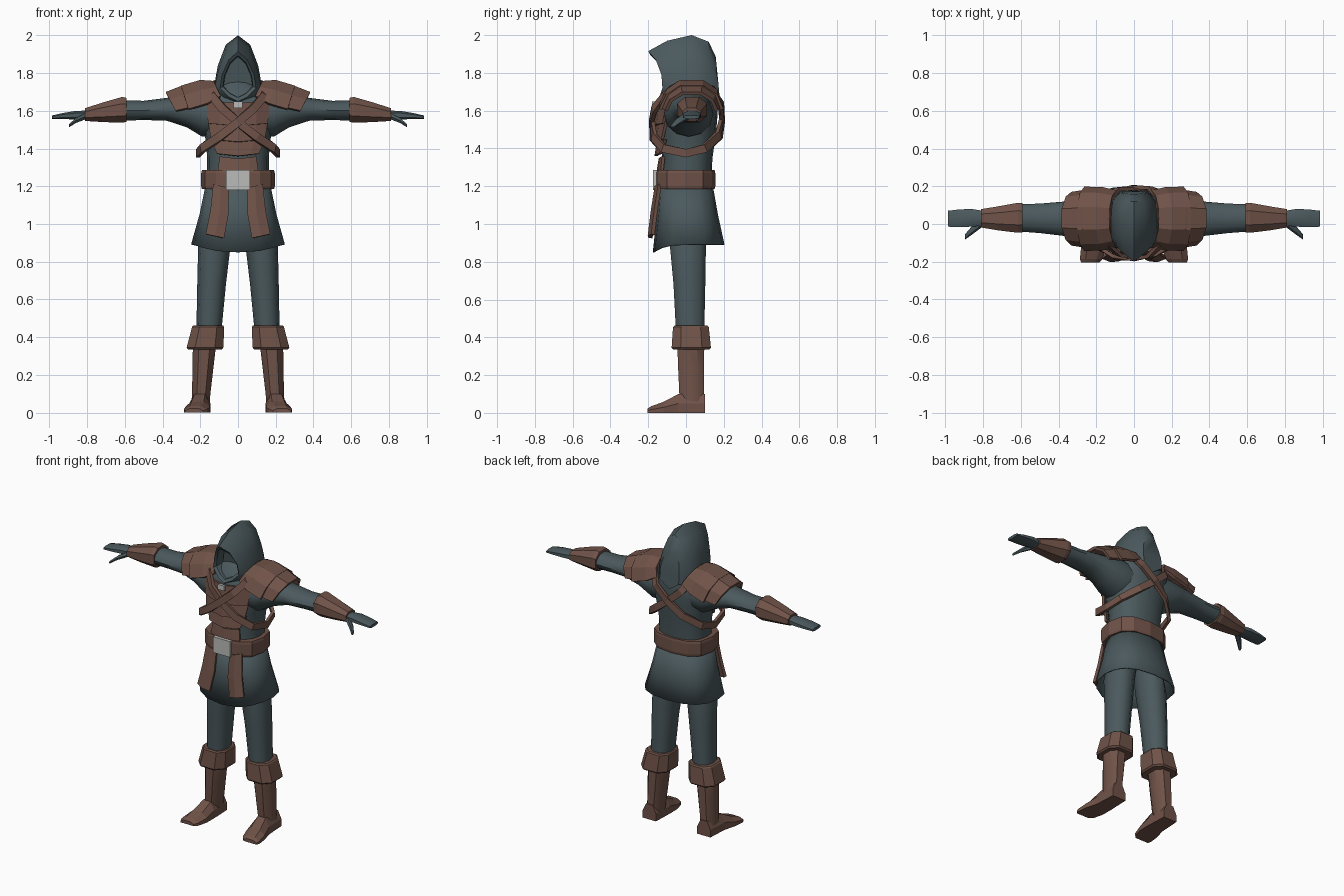
import bpy, bmesh, math
from mathutils import Vector

cube = bpy.data.objects.get("Cube")
if cube:
    bpy.data.objects.remove(cube)


def material(name, rgb):
    m = bpy.data.materials.new(name)
    m.use_nodes = True
    m.diffuse_color = (*rgb, 1)
    m.node_tree.nodes["Principled BSDF"].inputs["Base Color"].default_value = (*rgb, 1)
    return m


CLOTH = material("slate_cloth", (0.07, 0.1, 0.11))
LEATHER = material("brown_leather", (0.16, 0.085, 0.065))
METAL = material("pale_metal", (0.5, 0.5, 0.48))


def loft(name, rows, mat, wrap=True, caps=True, loop=False, smooth=True, thick=0):
    """Skin a list of point rows; wrap closes each row, loop joins last row to first."""
    bm = bmesh.new()
    grid = [[bm.verts.new(p) for p in row] for row in rows]
    n = len(grid[0])
    pairs = list(zip(grid, grid[1:])) + ([(grid[-1], grid[0])] if loop else [])
    for a, b in pairs:
        for i in range(n if wrap else n - 1):
            j = (i + 1) % n
            bm.faces.new((a[i], a[j], b[j], b[i]))
    if wrap and caps and not loop:
        bm.faces.new(grid[0])
        bm.faces.new(grid[-1])
    bmesh.ops.recalc_face_normals(bm, faces=bm.faces)
    me = bpy.data.meshes.new(name)
    bm.to_mesh(me)
    bm.free()
    me.materials.append(mat)
    if smooth:
        me.shade_smooth()
        me.set_sharp_from_angle(angle=math.radians(40))
    ob = bpy.data.objects.new(name, me)
    bpy.context.collection.objects.link(ob)
    if thick:
        mod = ob.modifiers.new("Thickness", 'SOLIDIFY')
        mod.thickness = thick
        mod.offset = 0
    return ob


def oval(axis, pos, a, ra, b, rb, n=12, power=1.0, phase=0.0):
    """Ring around the z or x axis; power under 1 squares it off."""
    pts = []
    for i in range(n):
        t = 2 * math.pi * (i + phase) / n
        c, s = math.cos(t), math.sin(t)
        u = a + ra * math.copysign(abs(c) ** power, c)
        v = b + rb * math.copysign(abs(s) ** power, s)
        pts.append((u, v, pos) if axis == 'z' else (pos, u, v))
    return pts


def side(rows, s):
    return [[(p[0] * s, p[1], p[2]) for p in row] for row in rows]


def box(name, center, size, mat):
    c, h = Vector(center), Vector(size) / 2
    rows = [[c + Vector((u * h.x, v * h.y, w * h.z))
             for u, v in ((-1, -1), (1, -1), (1, 1), (-1, 1))] for w in (-1, 1)]
    return loft(name, rows, mat, smooth=False)


# Torso: height, half width, front y, back y
body = [(1.15, .165, -.13, .13), (1.35, .163, -.125, .14), (1.45, .172, -.14, .155),
        (1.55, .195, -.15, .165), (1.65, .2, -.135, .17), (1.71, .15, -.1, .16), (1.76, .08, -.05, .12)]
loft("torso", [oval('z', z, 0, w, (f + b) / 2, (b - f) / 2, 16, .85) for z, w, f, b in body], CLOTH)

# Tunic skirt, open below, hem dipping to a point in front
hem = [(1.22, .165, -.135, .135), (1.05, .2, -.15, .165), (.89, .245, -.172, .2)]
rows = [oval('z', z, 0, w, (f + b) / 2, (b - f) / 2, 16, .8) for z, w, f, b in hem]
rows[-1] = [(x, y, z - .04 * max(0, -y / .172) ** 3) for x, y, z in rows[-1]]
loft("skirt", rows, CLOTH, caps=False, thick=.008)

# Hood: half arches from crown to chin, mirrored into full rings
rim = [(0, -.2, 1.915), (.05, -.16, 1.87), (.085, -.13, 1.79), (.095, -.125, 1.72), (.05, -.14, 1.675), (0, -.15, 1.65)]


def inset(k, dy):
    return [(x * k, y + dy, 1.775 + (z - 1.775) * k) for x, y, z in rim]


arches = [
    inset(.8, .075), inset(.84, .012), rim,
    [(0, -.1, 1.97), (.06, -.09, 1.925), (.1, -.08, 1.83), (.122, -.07, 1.73), (.12, -.07, 1.67), (0, -.09, 1.62)],
    [(0, .03, 2), (.065, .03, 1.95), (.107, .03, 1.84), (.125, .03, 1.74), (.13, .03, 1.67), (0, .03, 1.62)],
    [(0, .12, 1.965), (.05, .12, 1.925), (.09, .12, 1.83), (.112, .12, 1.74), (.12, .12, 1.67), (0, .12, 1.62)],
    [(0, .16, 1.88), (.03, .16, 1.86), (.06, .16, 1.8), (.07, .172, 1.74), (.07, .178, 1.67), (0, .175, 1.62)]]
loft("hood", [a + [(-x, y, z) for x, y, z in a[-2:0:-1]] for a in arches], CLOTH)


# Layered chest plates bowed around the front
def chest_plate(name, z0, z1, w0, w1, y):
    rows = []
    for z, w, out in ((z0, w0, .012), (z1, w1, 0)):
        rows.append([(w * t, y - out + 2.0 * (w * t) ** 2, z + .012 * abs(t)) for t in (-1, -.6, 0, .6, 1)])
    loft(name, rows, LEATHER, wrap=False, smooth=False, thick=.016)


chest_plate("upper_chest_plate", 1.52, 1.64, .155, .165, -.153)
chest_plate("middle_chest_plate", 1.435, 1.53, .14, .155, -.152)
chest_plate("lower_chest_plate", 1.36, 1.435, .11, .14, -.147)
chest_plate("waist_plate", 1.27, 1.345, .105, .095, -.137)
box("collar_clasp", (0, -.172, 1.632), (.046, .018, .034), METAL)

# Belt and buckle
loft("belt", [oval('z', z, 0, .195 * k, -.005, .16 * k, 12, .75)
              for z, k in ((1.185, .98), (1.2, 1), (1.27, 1), (1.285, .98))], LEATHER, smooth=False)
box("belt_buckle", (0, -.163, 1.233), (.125, .022, .105), METAL)

# Crossed straps: over one shoulder, under the other arm
path = [(-.14, .03, 1.745), (-.14, -.11, 1.68), (-.08, -.162, 1.61), (0, -.178, 1.54),
        (.1, -.17, 1.46), (.19, -.12, 1.4), (.212, 0, 1.375), (.19, .1, 1.4),
        (.1, .172, 1.47), (0, .188, 1.55), (-.09, .182, 1.63), (-.14, .13, 1.71)]


def strap(name, s, grow):
    pts = [Vector((x * s, y * grow, z)) for x, y, z in path]
    rows = []
    for i, p in enumerate(pts):
        along = (pts[(i + 1) % len(pts)] - pts[i - 1]).normalized()
        out = Vector((p.x, p.y, max(0, p.z - 1.6) * 2))
        out = (out - along * out.dot(along)).normalized()
        across = along.cross(out) * .022
        out *= .01
        rows.append([p + across + out, p - across + out, p - across - out, p + across - out])
    loft(name, rows, LEATHER, loop=True, smooth=False)


strap("left_strap", 1, 1)
strap("right_strap", -1, 1.04)

# Shoulder pad arch: y and drop from the top
ARCH = ((-.17, -.125), (-.135, -.05), (-.06, 0), (.06, 0), (.135, -.05), (.165, -.125))


def pad(name, s, stations, lean):
    rows = [[(s * (x + lean * d), .03 + y * k, top + d * h) for y, d in ARCH] for x, top, k, h in stations]
    loft(name, rows, LEATHER, wrap=False, smooth=False, thick=.018)


for s, label in ((1, "left"), (-1, "right")):
    # Arm: x, centre y, radius y, centre z, radius z
    arm = [(.1, .01, .13, 1.58, .12), (.19, .015, .13, 1.585, .122), (.27, .022, .11, 1.6, .088),
           (.38, .028, .09, 1.608, .06), (.5, .03, .078, 1.602, .051), (.62, .033, .072, 1.602, .054)]
    loft(label + "_arm", side([oval('x', *a, 12) for a in arm], s), CLOTH)

    bracer = [(.59, .033, .083, 1.605, .068), (.615, .033, .085, 1.605, .073),
              (.72, .03, .068, 1.592, .055), (.81, .03, .052, 1.58, .036)]
    loft(label + "_bracer", side([oval('x', *b, 8, .85, .5) for b in bracer], s), LEATHER, smooth=False)

    hand = [(.79, .03, .04, 1.577, .026), (.86, .033, .05, 1.577, .024),
            (.93, .03, .05, 1.572, .017), (.985, .028, .045, 1.566, .01)]
    loft(label + "_hand", side([oval('x', *h, 8, .8, .5) for h in hand], s), CLOTH)
    thumb = [(.81, .005, .025, 1.57, .018), (.86, -.035, .022, 1.548, .015), (.895, -.068, .014, 1.522, .01)]
    loft(label + "_thumb", side([oval('x', *t, 6) for t in thumb], s), CLOTH)

    pad(label + "_inner_shoulder_pad", s, ((.13, 1.75, .85, .6), (.2, 1.755, .95, .95), (.3, 1.725, .97, .95)), .3)
    pad(label + "_outer_shoulder_pad", s, ((.27, 1.735, .9, .9), (.38, 1.692, .8, .75)), .4)

    # Leg: z, centre x, radius x, centre y, radius y
    leg = [(1.02, .1, .08, .01, .1), (.89, .125, .086, .01, .1), (.68, .14, .076, .018, .088), (.42, .155, .066, .022, .078)]
    loft(label + "_leg", side([oval('z', *p, 10, .9) for p in leg], s), CLOTH)

    cuff = [(.335, .175, .094, .028, .1), (.345, .175, .103, .028, .11), (.455, .158, .09, .026, .1), (.462, .158, .083, .026, .092)]
    loft(label + "_boot_cuff", side([oval('z', *c, 8, .7, .5) for c in cuff], s), LEATHER, smooth=False)
    shaft = [(.4, .175, .068, .025, .077), (.25, .185, .06, .027, .074), (.1, .195, .052, .03, .07), (.03, .2, .052, .035, .066)]
    loft(label + "_boot_shaft", side([oval('z', *b, 8, .85, .5) for b in shaft], s), LEATHER)

    # Foot: y, inner x, outer x, height
    foot = [(.1, .152, .25, .1), (-.04, .147, .258, .1), (-.12, .148, .28, .058), (-.185, .165, .287, .035), (-.205, .185, .28, .022)]
    rows = [[(a, y, 0), (b, y, 0), (b, y, h * .5), (b * .75 + a * .25, y, h),
             (a * .75 + b * .25, y, h), (a, y, h * .5)] for y, a, b, h in foot]
    loft(label + "_foot", side(rows, s), LEATHER, smooth=False)

    # Hanging front flap
    flap = [(1.2, .05, .128, -.15), (1.06, .052, .143, -.172), (.935, .075, .168, -.187)]
    rows = [[(a, y, z - .01), ((a + b) / 2, y - .006, z), (b, y + .012, z + .01)] for z, a, b, y in flap]
    loft(label + "_belt_flap", side(rows, s), LEATHER, wrap=False, smooth=False, thick=.02)
